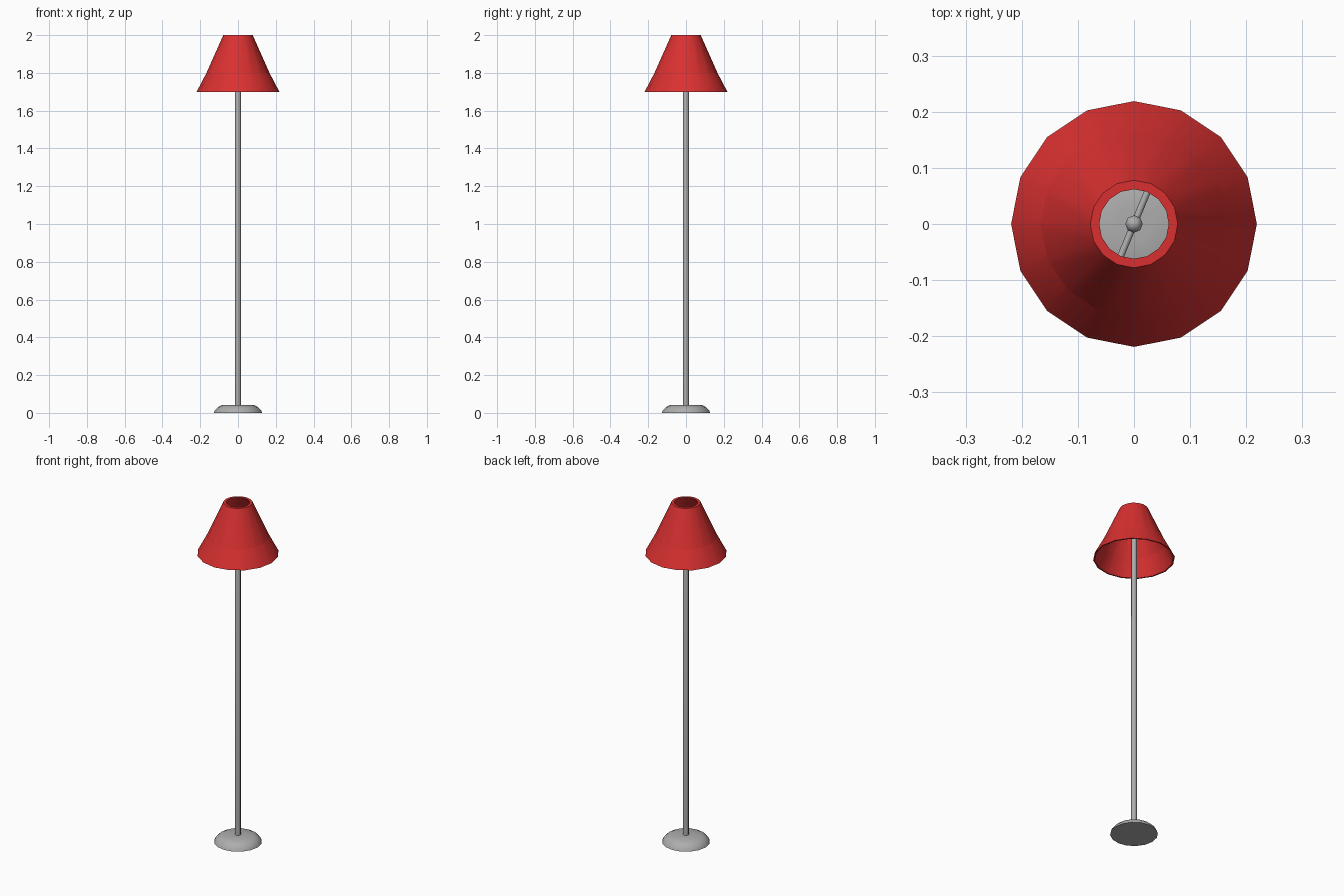
import bpy, bmesh, math
from mathutils import Matrix

if "Cube" in bpy.data.objects:
    bpy.data.objects.remove(bpy.data.objects["Cube"])


def material(name, rgb):
    m = bpy.data.materials.new(name)
    m.diffuse_color = (*rgb, 1.0)
    m.use_nodes = True
    m.node_tree.nodes["Principled BSDF"].inputs["Base Color"].default_value = m.diffuse_color
    return m


RED = material("red_fabric", (0.70, 0.03, 0.03))
GREY = material("grey_metal", (0.42, 0.42, 0.42))


def finish(bm, name, mat, angle):
    mesh = bpy.data.meshes.new(name)
    bm.to_mesh(mesh)
    bm.free()
    mesh.materials.append(mat)
    obj = bpy.data.objects.new(name, mesh)
    bpy.context.collection.objects.link(obj)
    bpy.ops.object.select_all(action='DESELECT')
    obj.select_set(True)
    bpy.context.view_layer.objects.active = obj
    bpy.ops.object.shade_smooth_by_angle(angle=math.radians(angle))
    return obj


def lathe(name, profile, sides, mat, closed=False, angle=40):
    """Spin (radius, z) points, listed bottom to top on the outside, around z."""
    bm = bmesh.new()
    rings = [[bm.verts.new((r * math.cos(2 * math.pi * i / sides),
                            r * math.sin(2 * math.pi * i / sides), z))
              for i in range(sides)] for r, z in profile]
    pairs = list(zip(rings, rings[1:]))
    if closed:
        pairs.append((rings[-1], rings[0]))
    else:
        bm.faces.new(rings[0][::-1])
        bm.faces.new(rings[-1])
    for a, b in pairs:
        for i in range(sides):
            j = (i + 1) % sides
            bm.faces.new((a[i], a[j], b[j], b[i]))
    return finish(bm, name, mat, angle)


# Weighted foot with a rounded edge
lathe("base", [(0.128, 0.0), (0.122, 0.015), (0.107, 0.03), (0.085, 0.041), (0.03, 0.043)],
      16, GREY)

# Pole with a small domed tip
lathe("pole", [(0.0155, 0.03), (0.0155, 1.90), (0.012, 1.91), (0.005, 1.915)],
      8, GREY, angle=50)

# Shade: outer and inner cones cross near the lower edge, so the lining shows as a band
lathe("shade", [(0.211, 1.70), (0.078, 2.0), (0.062, 2.0), (0.219, 1.70)],
      16, RED, closed=True)

# Cross bar holding the shade on the pole
bm = bmesh.new()
turn = (Matrix.Translation((0, 0, 1.895)) @ Matrix.Rotation(math.radians(67.5), 4, 'Z')
        @ Matrix.Rotation(math.radians(90), 4, 'Y'))
bmesh.ops.create_cone(bm, cap_ends=True, segments=8, radius1=0.006, radius2=0.006,
                      depth=0.236, matrix=turn)
finish(bm, "shade_support_bar", GREY, 50)
